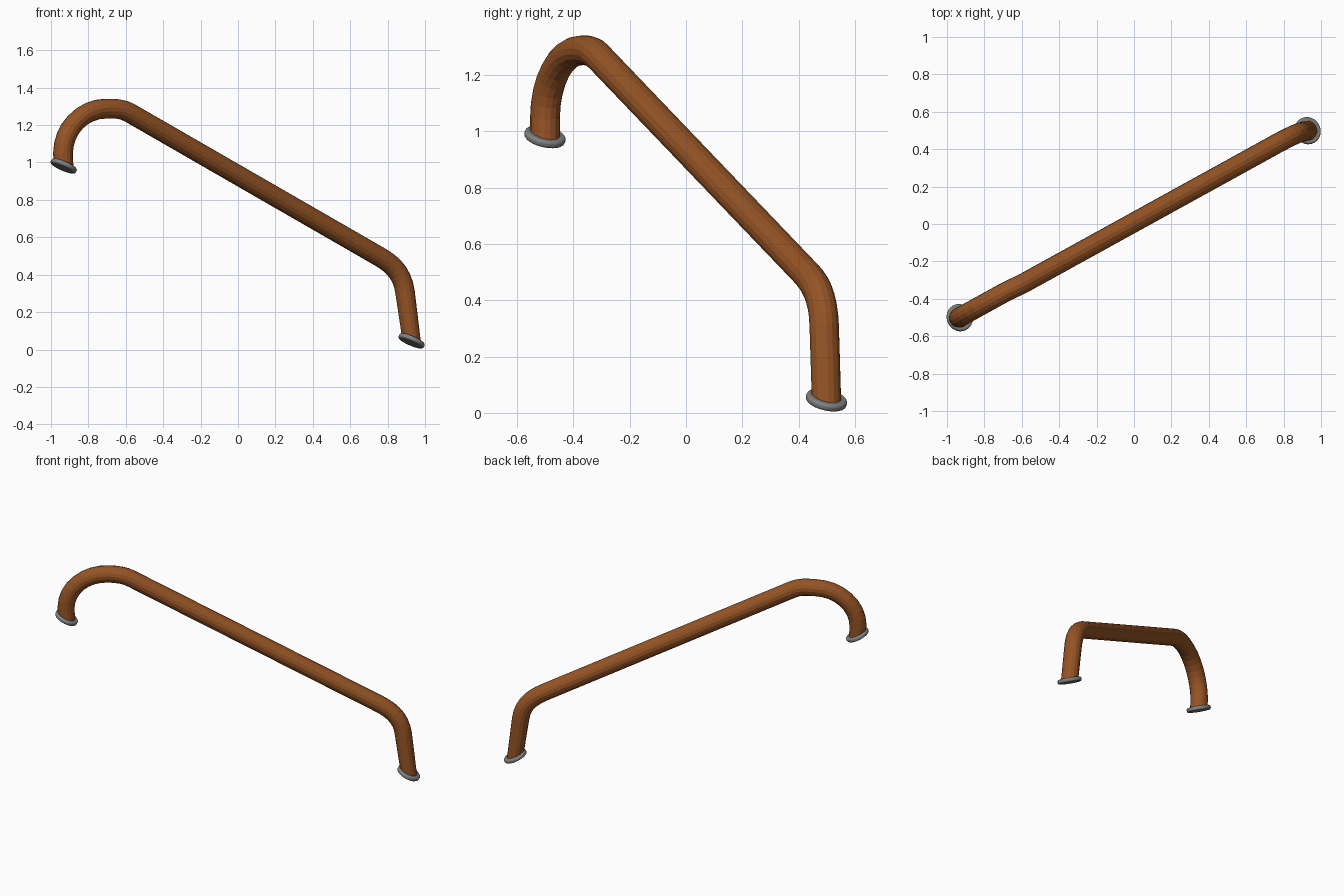
import bpy, math
from mathutils import Vector
from mathutils.geometry import interpolate_bezier

if "Cube" in bpy.data.objects:
    bpy.data.objects.remove(bpy.data.objects["Cube"])

V = Vector
TUBE_R, FLANGE_R, FLANGE_H = 0.053, 0.074, 0.026
TILT = math.radians(26)                      # slope of the ground under the rail
RUN = V((0.88, 0.475, 0)).normalized()       # horizontal direction of the rail
NORMAL = RUN * math.sin(TILT) + V((0, 0, math.cos(TILT)))


def material(name, rgb):
    m = bpy.data.materials.new(name)
    m.diffuse_color = (*rgb, 1)
    m.use_nodes = True
    m.node_tree.nodes["Principled BSDF"].inputs["Base Color"].default_value = m.diffuse_color
    return m


brown = material("brown paint", (0.30, 0.088, 0.018))
gray = material("gray metal", (0.22, 0.22, 0.22))

# Rail centre line: upper leg, hooked bend, straight run, lower bend, lower leg
top_end = V((-0.932, -0.501, 0.981))
low_end = V((0.928, 0.499, 0.046))
top_leg = V((-0.936, -0.501, 1.045))
peak = V((-0.703, -0.372, 1.288))
run_a = V((-0.580, -0.311, 1.266))
run_b = V((0.757, 0.426, 0.496))
low_leg = V((0.893, 0.491, 0.307))
along = (run_b - run_a).normalized()
flat = V((along.x, along.y, 0)).normalized()
down = (low_end - low_leg).normalized()

path = [top_end]
path += interpolate_bezier(top_leg, top_leg + V((0, 0, 0.133)), peak - flat * 0.15, peak, 9)
path += interpolate_bezier(peak, peak + flat * 0.05, run_a - along * 0.05, run_a, 5)[1:]
path += interpolate_bezier(run_b, run_b + along * 0.095, low_leg - down * 0.095, low_leg, 8)
path.append(low_end)

# Tube swept along the centre line
curve = bpy.data.curves.new("rail", 'CURVE')
curve.dimensions = '3D'
curve.bevel_depth = TUBE_R
curve.bevel_resolution = 6
curve.use_fill_caps = True
spline = curve.splines.new('POLY')
spline.points.add(len(path) - 1)
for p, co in zip(spline.points, path):
    p.co = (*co, 1)
spline.use_smooth = False
rail = bpy.data.objects.new("handrail_tube", curve)
bpy.context.collection.objects.link(rail)
bpy.context.view_layer.objects.active = rail
rail.select_set(True)
bpy.ops.object.convert(target='MESH')
rail = bpy.context.object
rail.data.materials.clear()
rail.data.materials.append(brown)

# Cut the tube ends to the ground slope so they sit on the flanges
for end in (top_end, low_end):
    for v in rail.data.vertices:
        d = v.co - end
        if d.length < TUBE_R * 1.1:
            v.co.z = end.z - d.dot(RUN) * math.tan(TILT)

# Tilted round mounting flanges
for name, end in (("upper_flange", top_end), ("lower_flange", low_end)):
    bpy.ops.mesh.primitive_cylinder_add(vertices=24, radius=FLANGE_R, depth=FLANGE_H, location=end)
    f = bpy.context.object
    f.name = name
    f.rotation_euler = NORMAL.to_track_quat('Z', 'Y').to_euler()
    f.data.materials.append(gray)
    b = f.modifiers.new("rounded edge", 'BEVEL')
    b.width, b.segments = 0.009, 3
    bpy.ops.object.shade_smooth_by_angle(angle=math.radians(35))
